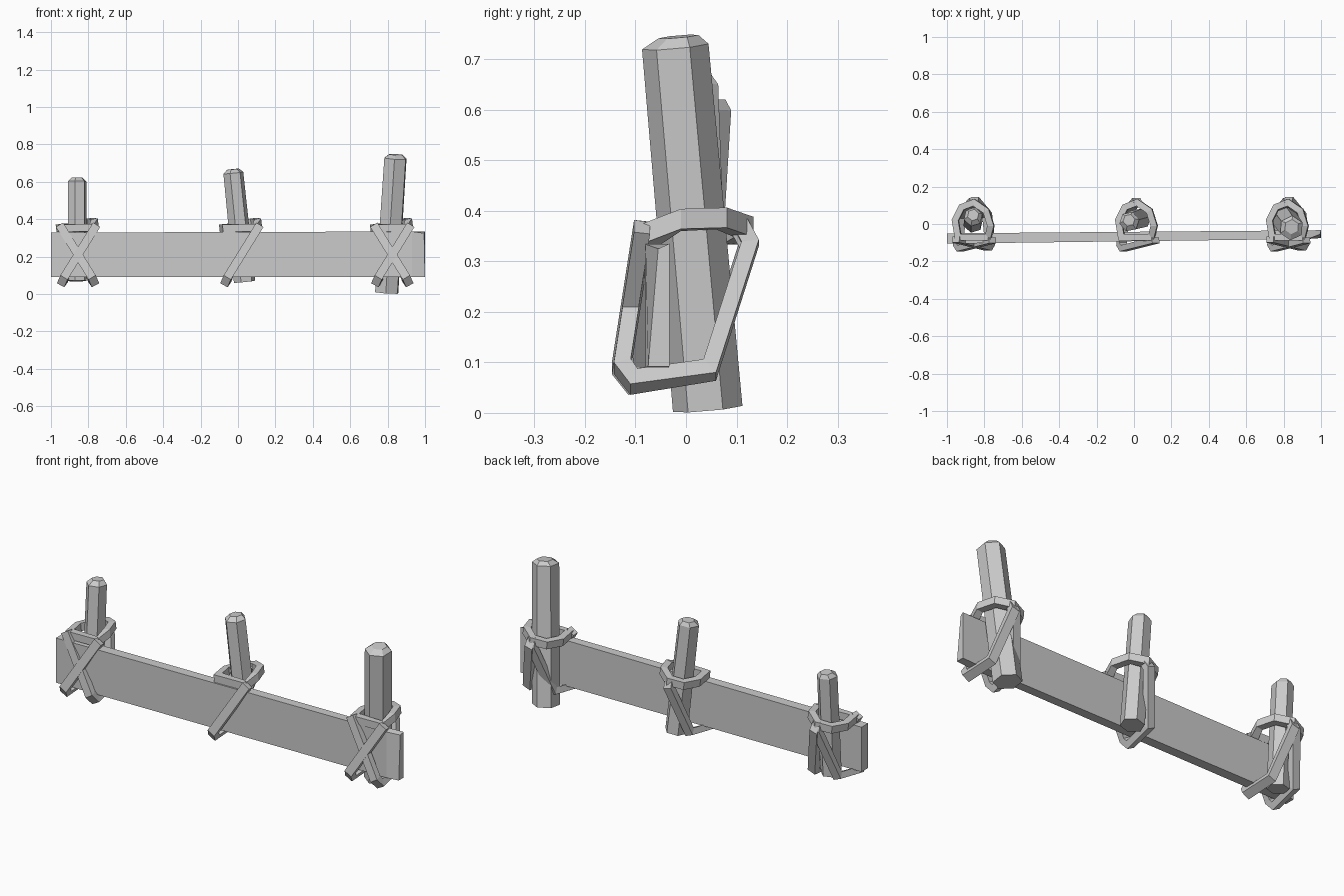
import bpy, bmesh, math
from mathutils import Vector

if "Cube" in bpy.data.objects:
    bpy.data.objects.remove(bpy.data.objects["Cube"])


def finish(name, bm):
    bmesh.ops.recalc_face_normals(bm, faces=bm.faces)
    me = bpy.data.meshes.new(name)
    bm.to_mesh(me)
    bm.free()
    ob = bpy.data.objects.new(name, me)
    bpy.context.collection.objects.link(ob)
    return ob


def skin(name, sections, closed=False):
    """Bridge equal-length cross-sections into one solid."""
    bm = bmesh.new()
    rings = [[bm.verts.new(p) for p in s] for s in sections]
    n = len(rings[0])
    pairs = list(zip(rings, rings[1:]))
    if closed:
        pairs.append((rings[-1], rings[0]))
    else:
        bm.faces.new(rings[0])
        bm.faces.new(rings[-1])
    for a, b in pairs:
        for i in range(n):
            j = (i + 1) % n
            bm.faces.new((a[i], a[j], b[j], b[i]))
    return finish(name, bm)


def post(name, base, top, r0, r1, turn):
    """Leaning six-sided stake with a chamfered top."""
    base, top = Vector(base), Vector(top)
    axis = (top - base).normalized()

    def section(c, r):
        pts = []
        for i in range(6):
            a = turn + i * math.pi / 3
            o = Vector((r * math.cos(a), r * math.sin(a), 0))
            o.z = -axis.dot(o)
            pts.append(c + o)
        return pts
    skin(name, [section(base, r0), section(top - axis * 0.02, r1),
                section(top + Vector((0, 0.008, 0)), r1 * 0.6)])


def band(name, pts, normals, width, thick, closed):
    """Flat strap with mitred corners; normals give the strap's width axis."""
    pts = [Vector(p) for p in pts]
    last = len(pts) - 1
    secs = []
    for i, p in enumerate(pts):
        n = Vector(normals[i]).normalized()
        d0 = (p - pts[i - 1]).normalized()
        d1 = (pts[(i + 1) % len(pts)] - p).normalized()
        if not closed and i == 0:
            d0 = d1
        if not closed and i == last:
            d1 = d0
        o0, o1 = d0.cross(n).normalized(), d1.cross(n).normalized()
        m = (o0 + o1).normalized()
        m *= thick / 2 / max(m.dot(o0), 0.6)
        w = n * width / 2
        secs.append([p + m + w, p + m - w, p - m - w, p - m + w])
    skin(name, secs, closed)


# Plank with a chipped right end
def plank_section(x, yf, yb, z0, z1):
    return [(x, yf, z0), (x, yb, z0), (x, yb, z1), (x, yf, z1)]


end = plank_section(1.0, -0.075, -0.033, 0.092, 0.335)
end[3] = (0.995, -0.055, 0.325)
skin("plank", [plank_section(-1.0, -0.105, -0.05, 0.09, 0.328),
               plank_section(0.93, -0.08, -0.034, 0.09, 0.334), end])

# Stakes
post("post_left", (-0.86, 0.005, 0.07), (-0.86, 0.04, 0.622), 0.053, 0.052, 0.3)
post("post_middle", (0.035, 0.03, 0.065), (-0.027, 0.012, 0.667), 0.058, 0.054, 0.2)
post("post_right", (0.795, 0.043, 0.008), (0.843, -0.023, 0.745), 0.069, 0.066, 0.45)

# Lashings: a collar resting on the plank, and slings hanging from it
collar = [(-0.085, -0.07, 0.353), (0.075, -0.07, 0.353), (0.09, -0.01, 0.382),
          (0.065, 0.07, 0.385), (0.0, 0.115, 0.368), (-0.065, 0.09, 0.355),
          (-0.1, 0.02, 0.353)]
# Sling path: x, y, z and sideways slope, from front top, under, to back top
sling = [(0.098, -0.085, 0.368, 0.62), (-0.073, -0.128, 0.092, 0.62),
         (-0.085, -0.105, 0.062, 0.55), (-0.07, 0.045, 0.085, 0.4),
         (-0.005, 0.125, 0.335, 0.3), (0.0, 0.105, 0.372, 0.3)]
for label, cx, sides in (("left", -0.855, (1, -1)), ("middle", 0.018, (1,)),
                         ("right", 0.825, (1, -1))):
    band("collar_" + label, [(cx + x, y, z) for x, y, z in collar],
         [(-0.12, 0, 1)] * len(collar), 0.04, 0.034, True)
    for s in sides:
        band("sling_%s_%s" % (label, "a" if s > 0 else "b"),
             [(cx + s * x, y - 0.002 * s, z) for x, y, z, k in sling],
             [(1, 0, -k * s) for x, y, z, k in sling], 0.045, 0.032, False)
